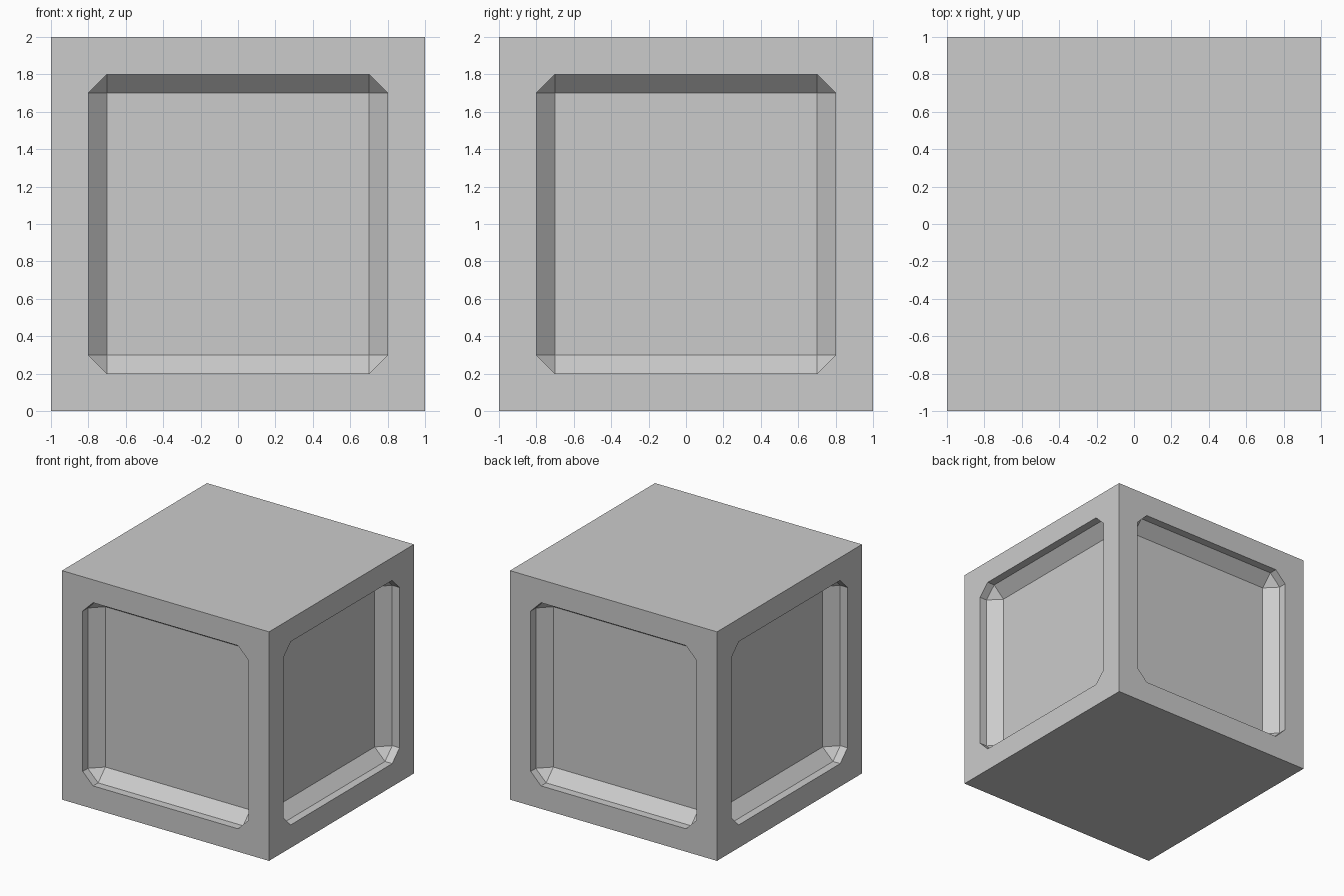
import bpy, bmesh
from math import radians
from mathutils import Matrix

if "Cube" in bpy.data.objects:
    bpy.data.objects.remove(bpy.data.objects["Cube"])

def box(name, size, centre, bevel=0.0, turn=0.0):
    bm = bmesh.new()
    bmesh.ops.create_cube(bm, size=1)
    bmesh.ops.scale(bm, vec=size, verts=bm.verts)
    if bevel:
        bmesh.ops.bevel(bm, geom=bm.edges[:], offset=bevel, segments=1,
                        affect='EDGES', clamp_overlap=True)
    bmesh.ops.translate(bm, vec=centre, verts=bm.verts)
    bmesh.ops.transform(bm, matrix=Matrix.Rotation(turn, 4, 'Z'), verts=bm.verts)
    bmesh.ops.recalc_face_normals(bm, faces=bm.faces)
    mesh = bpy.data.meshes.new(name)
    bm.to_mesh(mesh)
    bm.free()
    ob = bpy.data.objects.new(name, mesh)
    bpy.context.collection.objects.link(ob)
    return ob

# Solid block
block = box("block", (2, 2, 2), (0, 0, 1))

# Chamfered recess in each of the four sides
depth, length = 0.17, 0.8
for i in range(4):
    cutter = box(f"recess_cutter_{i}", (1.6, length, 1.6),
                 (0, -1 + depth - length / 2, 1), 0.1, radians(90 * i))
    cutter.hide_render = True
    mod = block.modifiers.new("recess", 'BOOLEAN')
    mod.operation = 'DIFFERENCE'
    mod.solver = 'EXACT'
    mod.object = cutter
    bpy.context.view_layer.objects.active = block
    bpy.ops.object.modifier_apply(modifier=mod.name)
    bpy.data.objects.remove(cutter)
